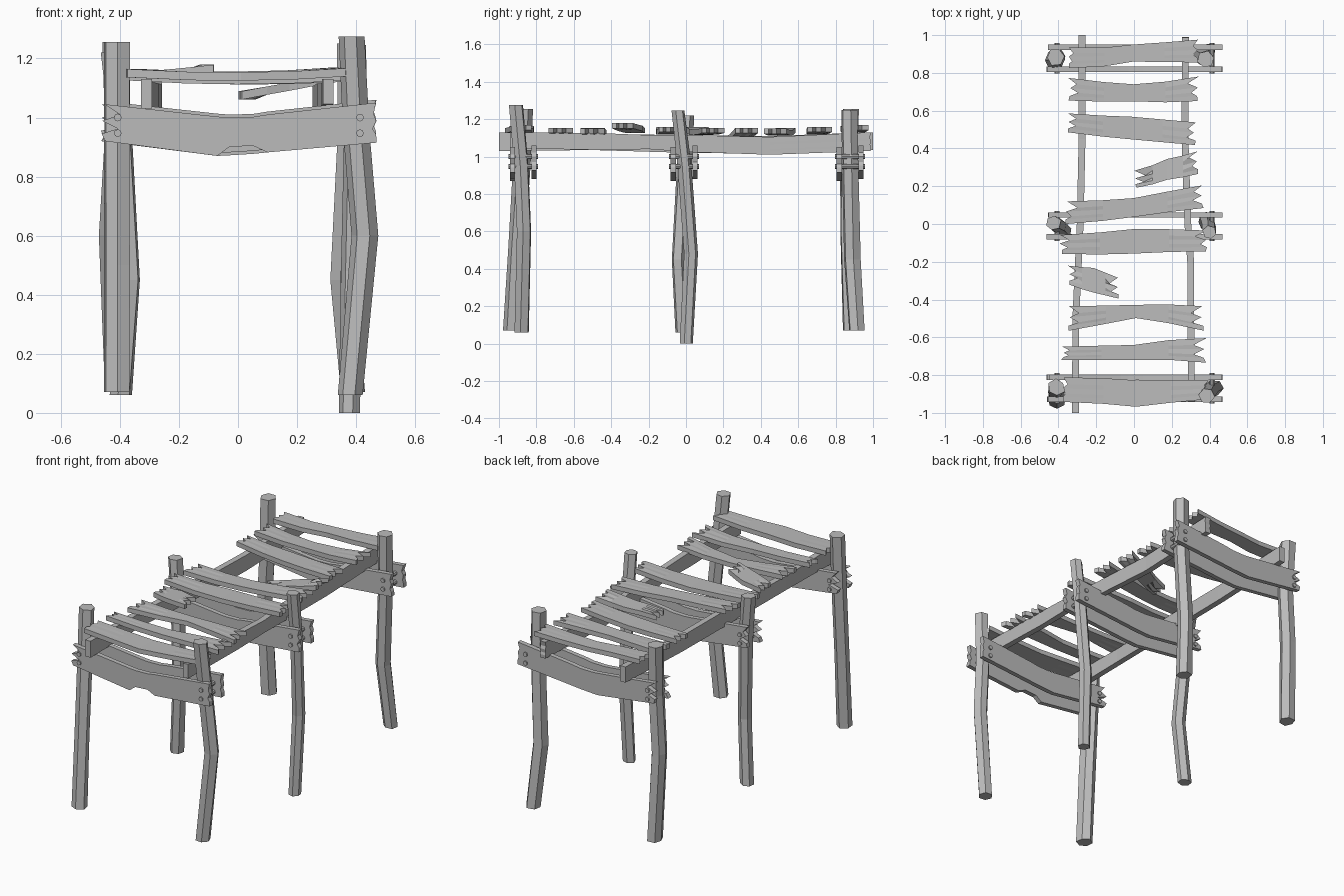
import bpy, bmesh, math, random
from mathutils import Vector

random.seed(4)
cube = bpy.data.objects.get("Cube")
if cube:
    bpy.data.objects.remove(cube, do_unlink=True)

# One weathered wood grey
GREY = (0.5, 0.5, 0.5, 1)
wood = bpy.data.materials.new("weathered_grey_wood")
wood.diffuse_color = GREY
wood.use_nodes = True
wood.node_tree.nodes["Principled BSDF"].inputs["Base Color"].default_value = GREY


def finish(bm, name):
    bmesh.ops.recalc_face_normals(bm, faces=bm.faces)
    mesh = bpy.data.meshes.new(name)
    bm.to_mesh(mesh)
    bm.free()
    mesh.materials.append(wood)
    obj = bpy.data.objects.new(name, mesh)
    bpy.context.collection.objects.link(obj)
    return obj


def board(name, stations, axes, thick, jag=(0, 0)):
    """Loft (along, low, high, offset) stations; axes maps along/across/through to x, y, z."""
    rows = (0, 0.2, 0.34, 0.55, 0.72, 1)
    bm = bmesh.new()
    grid = []
    last = len(stations) - 1
    for i, (u, lo, hi, w) in enumerate(stations):
        line = []
        for j, f in enumerate(rows):
            # Splintered ends: some rows are cut back
            cut = random.uniform(0.5, 1) if j in (2, 4) else random.uniform(0, 0.25)
            du = cut * jag[0] if i == 0 else -cut * jag[1] if i == last else 0
            p = Vector((0, 0, 0))
            for axis, value in zip(axes, (u + du, lo + (hi - lo) * f, w - thick / 2)):
                p["xyz".index(axis)] = value
            line.append(bm.verts.new(p))
        grid.append(line)
    for a, b in zip(grid, grid[1:]):
        for j in range(len(rows) - 1):
            bm.faces.new((a[j], b[j], b[j + 1], a[j + 1]))
    new = bmesh.ops.extrude_face_region(bm, geom=bm.faces[:])["geom"]
    shift = Vector((0, 0, 0))
    shift["xyz".index(axes[2])] = thick
    bmesh.ops.translate(bm, vec=shift, verts=[g for g in new if isinstance(g, bmesh.types.BMVert)])
    return finish(bm, name)


def post(name, path, radius=0.046):
    """Rough-hewn six-sided post through a bent centre line."""
    bm = bmesh.new()
    rough = [random.uniform(0.88, 1.08) for _ in range(6)]
    turn = random.uniform(0, 1)
    rings = []
    for x, y, z in path:
        ring = []
        for k in range(6):
            a = turn + k * math.tau / 6
            r = radius * rough[k] * random.uniform(0.94, 1.05)
            ring.append(bm.verts.new((x + r * math.cos(a), y + r * math.sin(a), z)))
        rings.append(ring)
    for a, b in zip(rings, rings[1:]):
        for k in range(6):
            n = (k + 1) % 6
            bm.faces.new((a[k], a[n], b[n], b[k]))
    bm.faces.new(rings[0])
    bm.faces.new(rings[-1])
    return finish(bm, name)


def bolt(name, x, y, z, length):
    bm = bmesh.new()
    bmesh.ops.create_cone(bm, cap_ends=True, segments=8, radius1=0.013, radius2=0.013, depth=length)
    for v in bm.verts:
        v.co = Vector((x + v.co.x, y + v.co.z, z + v.co.y))
    return finish(bm, name)


# Six leaning posts
post("front_left_post", [(.38, -.88, .06), (.43, -.865, .6), (.4, -.88, .95), (.385, -.91, 1.275)])
post("front_right_post", [(-.41, -.935, .07), (-.41, -.91, .5), (-.41, -.88, .95), (-.41, -.865, 1.255)])
post("middle_left_post", [(.38, 0, 0), (.39, .025, .48), (.4, -.01, .95), (.4, -.045, 1.245)], .039)
post("middle_right_post", [(-.4, -.02, .06), (-.372, -.04, .45), (-.4, -.01, .95), (-.43, .005, 1.22)], .042)
post("back_left_post", [(.39, .91, .07), (.358, .885, .45), (.38, .875, .95), (.38, .87, 1.25)])
post("back_right_post", [(-.41, .885, .07), (-.43, .87, .6), (-.41, .87, .95), (-.415, .885, 1.255)])

# Paired sagging cross boards clamping the posts, with bolts
for label, y in (("front", -.87), ("middle", -.01), ("back", .877)):
    for side, dy in (("front", -.058), ("back", .058)):
        chip = .028 if (label, side) == ("front", "front") else 0
        lift = 0 if side == "front" else .01
        ends = [(-.465, .92, 1.045), (-.07, .87, 1.003), (-.03, .872 + chip, 1),
                (.05, .877 + chip, 1.002), (.1, .882, 1.01), (.47, .915, 1.05)]
        board(f"{label}_cross_board_{side}",
              [(x, lo + lift, hi + lift, y + dy) for x, lo, hi in ends], "xzy", .028, (.07, .015))
    for x in (-.407, .413):
        for z in (.947, 1.0):
            bolt(f"{label}_bolt", x, y, z, .16)

# Two long rails resting on the cross boards
board("left_rail", [(-.94, 1.045, 1.13, .305), (-.45, 1.035, 1.125, .3), (-.2, 1.04, 1.115, .3),
                    (0, 1.025, 1.115, .285), (.45, 1.01, 1.105, .27), (.99, 1.03, 1.13, .272)],
      "yzx", .036, (0, .01))
board("right_rail", [(-1, 1.03, 1.13, -.31), (-.5, 1.035, 1.12, -.308), (0, 1.02, 1.115, -.285),
                     (.45, 1.015, 1.11, -.275), (1, 1.035, 1.13, -.275)], "yzx", .036)

# Deck planks: x range, y centres, widths (right, middle, left), heights at both ends
planks = [
    (-.38, .4, (-.88, -.895, -.88), (.13, .14, .1), (1.15, 1.155)),
    (-.39, .385, (-.68, -.68, -.665), (.07, .08, .13), (1.14, 1.14)),
    (-.35, .37, (-.505, -.465, -.495), (.13, .07, .13), (1.14, 1.135)),
    (-.35, -.08, (-.265, -.3, -.335), (.1, .13, .11), (1.14, 1.165)),
    (-.4, .39, (-.11, -.09, -.09), (.1, .13, .11), (1.145, 1.145)),
    (-.37, .37, (.06, .085, .14), (.12, .1, .12), (1.145, 1.14)),
    (0, .35, (.235, .29, .33), (.09, .11, .12), (1.075, 1.14)),
    (-.355, .33, (.53, .51, .48), (.1, .12, .12), (1.14, 1.135)),
    (-.355, .35, (.71, .7, .71), (.12, .09, .13), (1.14, 1.145)),
    (-.35, .34, (.875, .9, .91), (.11, .09, .12), (1.15, 1.155)),
]
for n, (x0, x1, ys, ws, zs) in enumerate(planks, 1):
    span = x1 - x0
    stations = []
    for t in (0, .28, .5, .74, 1):
        k = 0 if t < .5 else 1
        f = t * 2 - k
        y = ys[k] + (ys[k + 1] - ys[k]) * f + random.uniform(-.006, .006)
        half = (ws[k] + (ws[k + 1] - ws[k]) * f) / 2
        z = zs[0] + (zs[1] - zs[0]) * t - .09 * span * span * t * (1 - t)
        stations.append((x0 + span * t, y - half, y + half, z))
    neat = n in (1, 10)
    board(f"deck_plank_{n}", stations, "xyz", .028, (.03, .03) if neat else (.075, .07))
